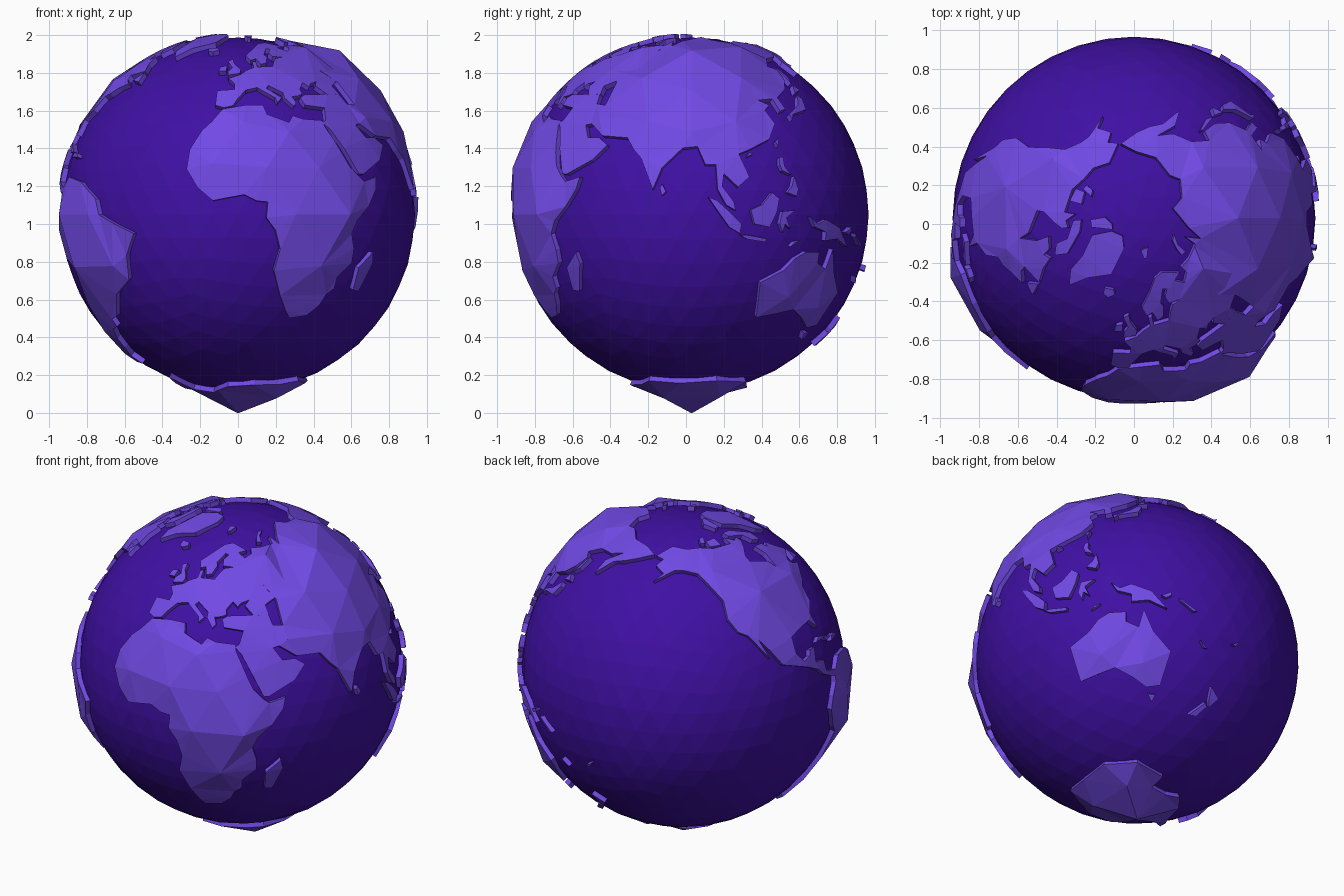
import bpy, bmesh, random
from math import radians, sin, cos, exp, degrees
from mathutils import Vector
from mathutils.geometry import delaunay_2d_cdt, intersect_point_line

random.seed(4)
CENTRE = Vector((0, 0.03, 1.05))
SEA, COAST, INLAND, BASE = 0.937, 0.963, 0.982, 0.915


def material(name, colour):
    m = bpy.data.materials.new(name)
    m.diffuse_color = colour
    return m


sea_mat = material("sea_purple", (0.05, 0.005, 0.37, 1))
land_mat = material("land_violet", (0.165, 0.067, 0.78, 1))


def finish(bm, name, mat):
    bmesh.ops.translate(bm, verts=bm.verts, vec=CENTRE)
    me = bpy.data.meshes.new(name)
    bm.to_mesh(me)
    bm.free()
    me.materials.append(mat)
    bpy.context.collection.objects.link(bpy.data.objects.new(name, me))


def direction(lon, lat):
    lon, lat = radians(lon), radians(lat)
    return Vector((cos(lat) * sin(lon), -cos(lat) * cos(lon), sin(lat)))


# Highlands: lon, lat, extra height, width in degrees
PEAKS = [(direction(a, b), h, w) for a, b, h, w in (
    (90, 53, .05, 14), (40, 4, .045, 10), (-71, -24, .05, 11), (-76, -4, .018, 9),
    (0, -90, .068, 14), (-105, 38, .015, 15), (8, 12, .015, 15), (-42, 72, .012, 9))]


def height(d):
    return INLAND + random.uniform(-.006, .006) + sum(
        h * exp(-(degrees(d.angle(p)) / w) ** 2) for p, h, w in PEAKS)


def inside(p, loop):
    hit = False
    for a, b in zip(loop, loop[1:] + loop[:1]):
        if (a.y > p.y) != (b.y > p.y) and p.x < (b.x - a.x) * (p.y - a.y) / (b.y - a.y) + a.x:
            hit = not hit
    return hit


def edge_distance(p, loop):
    best = 9
    for a, b in zip(loop, loop[1:] + loop[:1]):
        q, t = intersect_point_line(p, a, b)
        q = a.lerp(b, min(1, max(0, t)))
        best = min(best, (p - q).length)
    return best


# Sea: faceted ball
bm = bmesh.new()
bmesh.ops.create_icosphere(bm, subdivisions=4, radius=SEA)
finish(bm, "sea", sea_mat)

# Directions of a coarse ball, used as the inland vertices of the land facets
bm = bmesh.new()
bmesh.ops.create_icosphere(bm, subdivisions=3, radius=1)
GRID = [v.co.normalized() for v in bm.verts]
bm.free()


def land(name, *c):
    """Raised slab over the ball from a coast outline given as lon, lat, lon, lat ..."""
    coast = [direction(a, b) for a, b in zip(c[::2], c[1::2])]
    mid = sum(coast, Vector()).normalized()
    u = mid.orthogonal().normalized()
    w = mid.cross(u)
    flat = lambda d: Vector((d.dot(u), d.dot(w))) / (1 + d.dot(mid))
    loop = [flat(d) for d in coast]
    n = len(loop)
    inner = [flat(d) for d in GRID if d.dot(mid) > -0.3]
    inner = [p for p in inner if inside(p, loop) and edge_distance(p, loop) > 0.025]
    pts, _, faces, orig, _, _ = delaunay_2d_cdt(
        loop + inner, [(i, (i + 1) % n) for i in range(n)], [], 0, 1e-5)
    bm = bmesh.new()
    top, low = [], []
    for p, o in zip(pts, orig):
        s = p.length_squared
        d = ((u * p.x + w * p.y) * 2 + mid * (1 - s)) / (1 + s)
        top.append(bm.verts.new(d * (height(d) if o and min(o) >= n else COAST)))
        low.append(bm.verts.new(d * BASE))
    for f in faces:
        if inside(sum((pts[i] for i in f), Vector((0, 0))) / len(f), loop):
            bm.faces.new([top[i] for i in f])
            bm.faces.new([low[i] for i in reversed(f)])
    pair = dict(zip(top, low))
    for e in [e for e in bm.edges if e.is_boundary and e.verts[0] in pair]:
        a, b = e.verts
        bm.faces.new((a, b, pair[b], pair[a]))
    bmesh.ops.delete(bm, geom=[v for v in bm.verts if not v.link_faces], context='VERTS')
    bmesh.ops.recalc_face_normals(bm, faces=bm.faces)
    finish(bm, name, land_mat)


# Continents
land("africa", -6, 35.5, 3, 37, 10, 37, 11, 33.5, 15, 32, 19, 30.5, 21, 33, 25, 31.7, 32.8, 31.2,
     33, 29, 35.5, 24, 37.3, 20, 39.5, 15.5, 43, 12, 45, 10.5, 51, 12, 50, 8, 46, 2.5, 41, -2,
     39, -6, 40.5, -11, 40.5, -15.5, 35.5, -20, 35.4, -24, 32.7, -26, 31, -30, 27, -33.7,
     20, -34.7, 18, -32, 15, -26.5, 12, -18, 13.7, -11, 12, -5, 9, -1, 9.5, 4, 6, 4.3, 2, 6.3,
     -4, 5.2, -8, 4.4, -13, 8.5, -17, 14.5, -16.5, 21, -13, 27.5, -9.5, 31)
land("europe", -9, 37, -9, 43, -1.5, 43.5, -1.5, 46, -4.5, 48.5, 1.5, 50.5, 4.5, 52.5, 8.5, 54,
     8.2, 57, 10.5, 57.5, 10.5, 54.3, 19, 54.5, 21.5, 57.5, 24, 59.3, 30, 60, 22.5, 60.3,
     21.5, 63, 25, 65.2, 22, 65.8, 17.5, 61.5, 18.5, 60, 16.5, 56.5, 13, 55.7, 11, 59, 7.5, 58,
     5, 61, 12, 66, 19, 70, 27, 71, 40, 67.5, 33, 66.5, 38, 64, 44, 66, 44, 68.5, 54, 68.5,
     65, 69, 62, 50, 52, 47, 47, 45, 48, 41.5, 41, 41.2, 37, 45, 39, 47, 35, 46, 33.5, 44.5,
     31, 46.5, 28, 43.5, 28.3, 41.6, 26, 40.8, 23, 40.4, 24, 38, 22.5, 36.5, 19.5, 40, 19.5, 42,
     13.7, 45.3, 12.5, 44, 18.3, 40, 16, 38, 15.5, 40, 10.5, 43, 8.5, 44.3, 3.3, 43.2,
     -0.2, 39.5, -2, 36.8, -5.5, 36)
land("asia", 50, 68, 67, 69, 70, 73, 73, 68, 80, 72.5, 104, 77.5, 113, 73.7, 130, 71, 140, 72.5,
     160, 69.7, 178, 69, 190, 66, 178, 62.5, 170, 60, 163, 58, 157, 51, 156, 57, 164, 62.5,
     155, 60, 143, 59, 136, 54.5, 141, 53, 139.5, 48, 135, 43.5, 128, 40, 129.3, 35.5, 126.3, 34.7,
     125, 39.5, 118, 39, 122.3, 37, 119.5, 35, 122, 30, 118, 24.5, 110, 21, 106, 19.5, 109, 12,
     105, 8.7, 100.5, 13, 99.8, 9, 103.5, 4, 104, 1.3, 101, 3, 98.3, 8, 98, 16, 94.5, 16,
     92, 22, 87, 21.5, 80.3, 15, 77.5, 8, 73, 18, 70, 21, 67, 25, 57, 25.7, 50.5, 30, 48, 29.5,
     51, 25, 56, 25, 59.8, 22.5, 55, 17.5, 45, 12.8, 43, 13, 39, 21, 35, 28, 32.5, 30.3,
     34.3, 31.3, 36, 36, 27.5, 37, 26.5, 40, 29, 41.2, 41, 41.5, 47.5, 42.2, 49, 37.5,
     53.5, 37, 53, 46.5, 48, 52)
land("north_america", -156, 71, -141, 69.7, -128, 70, -115, 68.5, -95, 68, -94, 71.5, -88, 68.5,
     -82, 69, -82, 67, -87, 64.5, -94, 61, -94.5, 58.5, -82, 55, -80, 51.5, -78.5, 55, -77, 57.5,
     -78, 62, -70, 61, -68, 58.5, -64.5, 60, -61, 56, -56, 52, -66, 50, -65, 48, -60, 46, -66, 44,
     -70, 41.7, -74, 40.5, -76, 35, -81, 31.5, -80.3, 26, -84, 30, -90, 29.5, -97, 28,
     -97.5, 22, -94.5, 18.2, -91, 19, -90, 21, -87, 21, -88.5, 16, -83.5, 15, -83, 10.5, -79.5, 9.5,
     -76.5, 8.5, -77.5, 6.5, -80, 7.5, -85, 10, -88, 13, -94, 16, -105, 20, -109, 26, -113, 31,
     -110, 23.5, -117, 33, -121, 35, -124.3, 40, -124, 47, -130, 54, -135, 58.5, -145, 60.2,
     -151, 60, -163, 55, -158, 58.5, -165, 61.5, -161, 64.5, -168, 65.7)
land("south_america", -77, 8, -72, 12, -62, 10.5, -52, 5, -50, 0, -44, -2.5, -35.3, -6, -39, -13,
     -40, -21, -48, -26, -53.5, -34, -58, -35, -57.5, -38, -62, -39, -65, -43, -66, -47, -69, -51,
     -66, -55, -71, -54, -75, -50, -73.5, -40, -71.5, -30, -70.3, -18.5, -76, -14, -81, -5,
     -80, 0, -77.5, 4)
land("australia", 114, -22, 122, -18, 126, -14, 130, -12, 136, -12, 136, -15.5, 140.5, -17.5,
     142.3, -11, 146, -19, 153, -25.5, 150, -37.5, 144, -38.5, 138, -35, 131, -31.5, 124, -33,
     115.5, -34.5)
land("antarctica", -58, -63.5, -62, -74, -40, -78, -25, -75, -10, -71, 15, -69.5, 40, -69,
     55, -66, 80, -68, 110, -66, 140, -67, 170, -72, 165, -78, -160, -78.5, -140, -75,
     -110, -74.5, -80, -73, -67, -68)

# Northern islands
land("greenland", -44, 60, -51, 64, -54, 70, -68, 76, -60, 82, -33, 83.5, -18, 80, -22, 71, -38, 66)
land("baffin_island", -65, 62, -72, 64, -73, 68, -88, 71, -88, 73.5, -76, 72.5, -62, 66)
land("ellesmere_island", -88, 76.5, -78, 76.5, -62, 82.5, -75, 83, -92, 81)
land("victoria_island", -117, 69.5, -105, 69, -105, 73, -118, 72.5)
land("banks_island", -125, 72, -120, 71.5, -117, 75, -124, 74.5)
land("newfoundland", -59, 47.7, -53, 46.8, -55.5, 51.4)
land("iceland", -22, 64, -18, 63.4, -14, 65, -16, 66.4, -23, 66)
land("britain", -5, 50, 1, 51, 1.5, 52.8, -2, 56, -3, 58.6, -6, 57.5, -3, 54, -5, 52)
land("ireland", -10, 52, -6, 52.2, -6, 55, -9.5, 54.2)
land("spitsbergen", 14, 77, 18, 77, 26, 80, 12, 79.8)
land("novaya_zemlya", 52, 71, 57, 70.7, 59, 74, 68, 76.5, 60, 76.2, 54, 73.5)
# Eastern and southern islands
land("sakhalin", 142, 46.2, 144, 49, 143, 54, 142, 53)
land("hokkaido", 140, 42, 145, 43.3, 142, 45.4)
land("honshu", 130.5, 31.5, 132, 33.5, 140.5, 35.3, 142, 39.5, 140.5, 41, 137, 37, 130, 33.5)
land("taiwan", 120.8, 22, 122, 25, 120.2, 23.8)
land("hainan", 108.8, 18.5, 111, 19.5, 109.5, 20)
land("luzon", 120.2, 16, 121, 14, 124, 12.7, 122, 15.5, 122, 18.4, 120.6, 18.4)
land("mindanao", 122, 7, 125.5, 5.8, 126.4, 8, 125.3, 12.3, 124, 9)
land("ceylon", 79.8, 8.5, 80.5, 6, 81.8, 7.3, 80.5, 9.7)
land("sumatra", 95.3, 5.5, 98, 1.5, 102, -4, 105.5, -6, 106, -3, 103, 0, 98, 4.5)
land("java", 105.5, -6.5, 108, -6.5, 114.5, -7.6, 114.3, -8.7, 108, -7.8)
land("borneo", 109, 1.5, 110.3, -3, 115.5, -4, 118, 0.8, 119, 5, 116.5, 7, 113, 3.2)
land("celebes", 119, -3, 120.3, -5.6, 121, -3, 123, -4.5, 121.5, -1, 125, 1.4, 120, 1)
land("timor", 123.5, -10.3, 127, -8.4, 125, -8.8)
land("new_guinea", 131, -0.8, 134, -3, 138, -1.6, 145, -4.3, 150.5, -10.4, 144, -7.7, 138, -8.3,
     138, -5.5, 133, -4)
land("new_britain", 148.5, -5.6, 152, -4, 152, -5.3, 150, -6.4)
land("solomon_islands", 155, -6, 161.5, -9.8, 160, -10, 155.5, -7)
land("new_caledonia", 164, -20, 167, -22.3, 165.8, -22.2)
land("fiji", 177.2, -18, 180, -16.3, 178.5, -18.4)
land("tasmania", 144.7, -40.8, 148.3, -41, 146.8, -43.6)
land("new_zealand_north", 173, -34.6, 178.4, -37.8, 175.3, -41.6, 173.9, -39.3)
land("new_zealand_south", 172.7, -40.6, 174.2, -41.7, 170.7, -46, 166.6, -46.2)
land("madagascar", 49.3, -12, 50.3, -15.7, 47, -25, 44, -24.5, 44, -17)
# Caribbean islands
land("cuba", -84.9, 21.9, -82, 23.2, -74.3, 20.2, -77.6, 19.9, -79, 21.6)
land("hispaniola", -74.3, 18.4, -68.5, 18.4, -70, 19.8, -73, 19.9)
